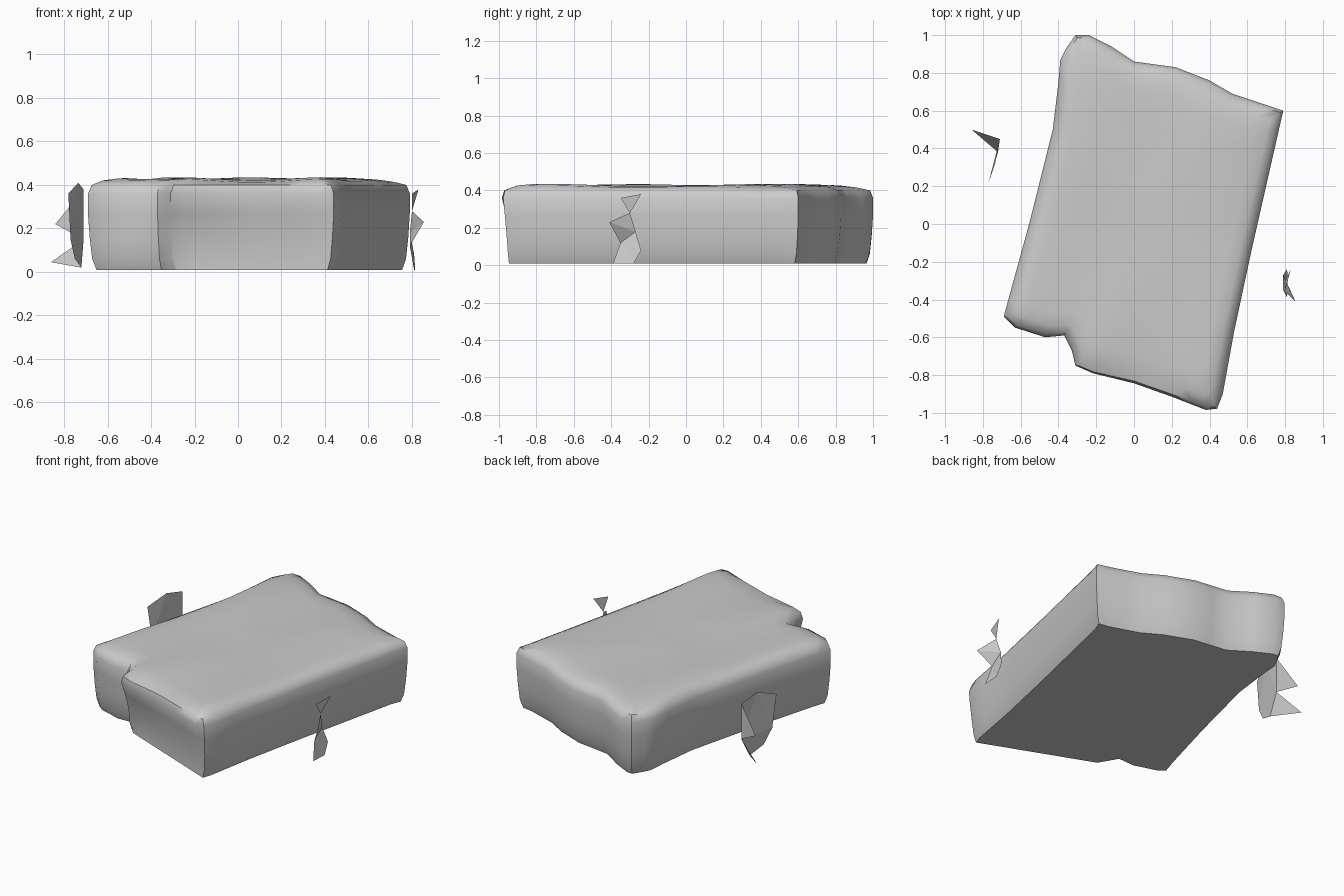
import bpy, bmesh, math
from mathutils import Vector

cube = bpy.data.objects.get("Cube")
if cube:
    bpy.data.objects.remove(cube)

grey = bpy.data.materials.new("plain grey")
grey.use_nodes = True
colour = (0.6, 0.6, 0.6, 1)
grey.diffuse_color = colour
grey.node_tree.nodes["Principled BSDF"].inputs["Base Color"].default_value = colour


def add_object(name, bm, smooth=None):
    mesh = bpy.data.meshes.new(name)
    bm.to_mesh(mesh)
    bm.free()
    obj = bpy.data.objects.new(name, mesh)
    bpy.context.collection.objects.link(obj)
    mesh.materials.append(grey)
    if smooth:
        bpy.ops.object.select_all(action='DESELECT')
        obj.select_set(True)
        bpy.context.view_layer.objects.active = obj
        bpy.ops.object.shade_smooth_by_angle(angle=math.radians(smooth))
    return obj


def subdivide(points, step):
    result = []
    for a, b in zip(points, points[1:] + points[:1]):
        n = max(1, round((b - a).length / step))
        result += [a.lerp(b, i / n) for i in range(n)]
    return result


# Plan outline of the slab, counter-clockwise
outline = [Vector(p) for p in [
    (-.31, 1), (-.36, .93), (-.39, .87), (-.4, .75), (-.43, .5), (-.55, .02), (-.69, -.49),
    (-.63, -.55), (-.47, -.6), (-.37, -.59), (-.33, -.67), (-.31, -.76), (-.22, -.8),
    (0, -.85), (.2, -.92), (.38, -.99), (.44, -.98), (.47, -.9), (.53, -.57), (.62, -.15),
    (.79, .6), (.52, .69), (.4, .76), (.22, .83), (0, .86), (-.12, .94), (-.24, 1)]]
outline = subdivide(outline, .1)
count = len(outline)
centre = Vector((.04, 0))


def inset(amount):
    ring = []
    for i, p in enumerate(outline):
        along = (outline[(i + 1) % count] - outline[i - 1]).normalized()
        ring.append(p + Vector((-along.y, along.x)) * amount)
    return ring


def front_limit(p, blend):
    # The lower front is cut back under the overhanging lip
    line = -.53 - .396 * (p.x + .64)
    if p.y < line:
        return Vector((p.x, p.y + (line - p.y) * blend))
    return p


def top_height(p):
    return .428 + .008 * math.sin(9 * p.x + 1) * math.cos(5 * p.y + .8)


# Worn slab lofted from plan rings
bm = bmesh.new()
rings = []
for amount, z, cut in [(.04, .01, 1), (.02, .06, 1), (.008, .16, .8), (0, .27, .5), (0, .36, .1)]:
    ring = [front_limit(p, cut) for p in inset(amount)]
    rings.append([bm.verts.new((p.x, p.y, z)) for p in ring])
shoulder = inset(.018)
rings.append([bm.verts.new((p.x, p.y, .4)) for p in shoulder])
for scale, drop in [(.93, .008), (.83, 0), (.6, 0), (.3, 0)]:
    ring = [centre + (p - centre) * scale for p in shoulder]
    rings.append([bm.verts.new((p.x, p.y, top_height(p) - drop)) for p in ring])
for low, high in zip(rings, rings[1:]):
    for i in range(count):
        j = (i + 1) % count
        bm.faces.new((low[i], low[j], high[j], high[i]))
bm.faces.new(rings[-1])
bm.faces.new(rings[0][::-1])
bmesh.ops.triangulate(bm, faces=[f for f in bm.faces if len(f.verts) > 4])
bmesh.ops.recalc_face_normals(bm, faces=bm.faces)
add_object("worn_slab", bm, 50)


# Loose thin flakes beside the slab
def flake(name, polygons):
    bm = bmesh.new()
    for points in polygons:
        bm.faces.new([bm.verts.new(p) for p in points])
    bmesh.ops.remove_doubles(bm, verts=bm.verts, dist=.001)
    bmesh.ops.triangulate(bm, faces=bm.faces)
    add_object(name, bm)


edge_top, edge_mid, edge_low = (-.71, .45, .38), (-.71, .45, .15), (-.72, .38, .02)
flake("right_flake", [
    [edge_top, (-.735, .32, .41), (-.78, .19, .36), (-.77, .22, .15), (-.75, .28, .06),
     edge_low, edge_mid],
    [edge_top, edge_mid, (-.84, .49, .22)],
    [edge_mid, edge_low, (-.86, .5, .045)]])

neck, waist, back = (.8, -.3, .28), (.79, -.35, .12), (.79, -.27, .18)
flake("left_flake", [
    [(.8, -.35, .36), neck, (.83, -.24, .38)],
    [neck, (.855, -.41, .23), waist, back],
    [waist, (.81, -.39, .01), (.815, -.28, .01), (.81, -.24, .08), back]])
